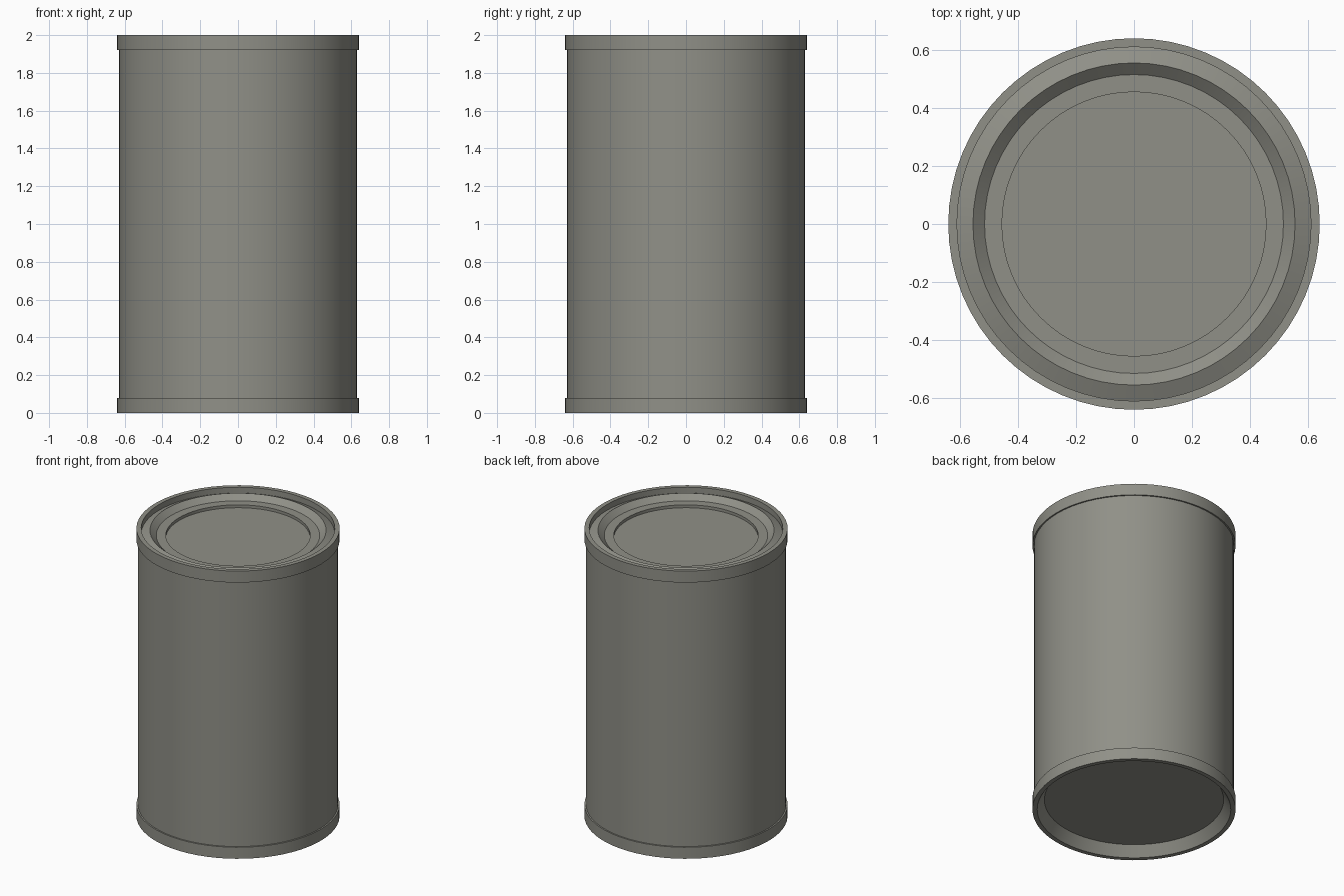
import bpy, bmesh, math

if "Cube" in bpy.data.objects:
    bpy.data.objects.remove(bpy.data.objects["Cube"])

SIDES = 64

metal = bpy.data.materials.new("warm_grey_metal")
metal.diffuse_color = (0.28, 0.28, 0.245, 1.0)
metal.use_nodes = True
metal.node_tree.nodes["Principled BSDF"].inputs["Base Color"].default_value = metal.diffuse_color


def lathe(name, profile):
    """Revolve (radius, z) points, listed from bottom to top, around z."""
    bm = bmesh.new()
    rings = []
    for r, z in profile:
        if r == 0:
            rings.append([bm.verts.new((0, 0, z))])
        else:
            rings.append([bm.verts.new((r * math.cos(2 * math.pi * i / SIDES),
                                        r * math.sin(2 * math.pi * i / SIDES), z))
                          for i in range(SIDES)])
    for a, b in zip(rings, rings[1:]):
        for i in range(SIDES):
            j = (i + 1) % SIDES
            if len(a) == 1:
                bm.faces.new((a[0], b[j], b[i]))
            elif len(b) == 1:
                bm.faces.new((a[i], a[j], b[0]))
            else:
                bm.faces.new((a[i], a[j], b[j], b[i]))
    mesh = bpy.data.meshes.new(name)
    bm.to_mesh(mesh)
    bm.free()
    obj = bpy.data.objects.new(name, mesh)
    bpy.context.collection.objects.link(obj)
    mesh.materials.append(metal)
    bpy.ops.object.select_all(action='DESELECT')
    obj.select_set(True)
    bpy.context.view_layer.objects.active = obj
    bpy.ops.object.shade_smooth_by_angle(angle=math.radians(20))
    return obj


# recessed base with its raised bottom band
lathe("bottom_rim", [(0, 0.07), (0.565, 0.07), (0.61, 0), (0.64, 0),
                     (0.64, 0.08), (0.63, 0.08)])

# straight wall of the can
lathe("can_body", [(0.63, 0.08), (0.63, 1.92)])

# top band, rim groove, raised ring and stepped lid panel
lathe("lid", [(0.63, 1.92), (0.64, 1.92), (0.64, 2.0), (0.61, 2.0),
              (0.61, 1.96), (0.555, 1.985), (0.515, 1.95),
              (0.455, 1.95), (0.455, 1.93), (0, 1.93)])
